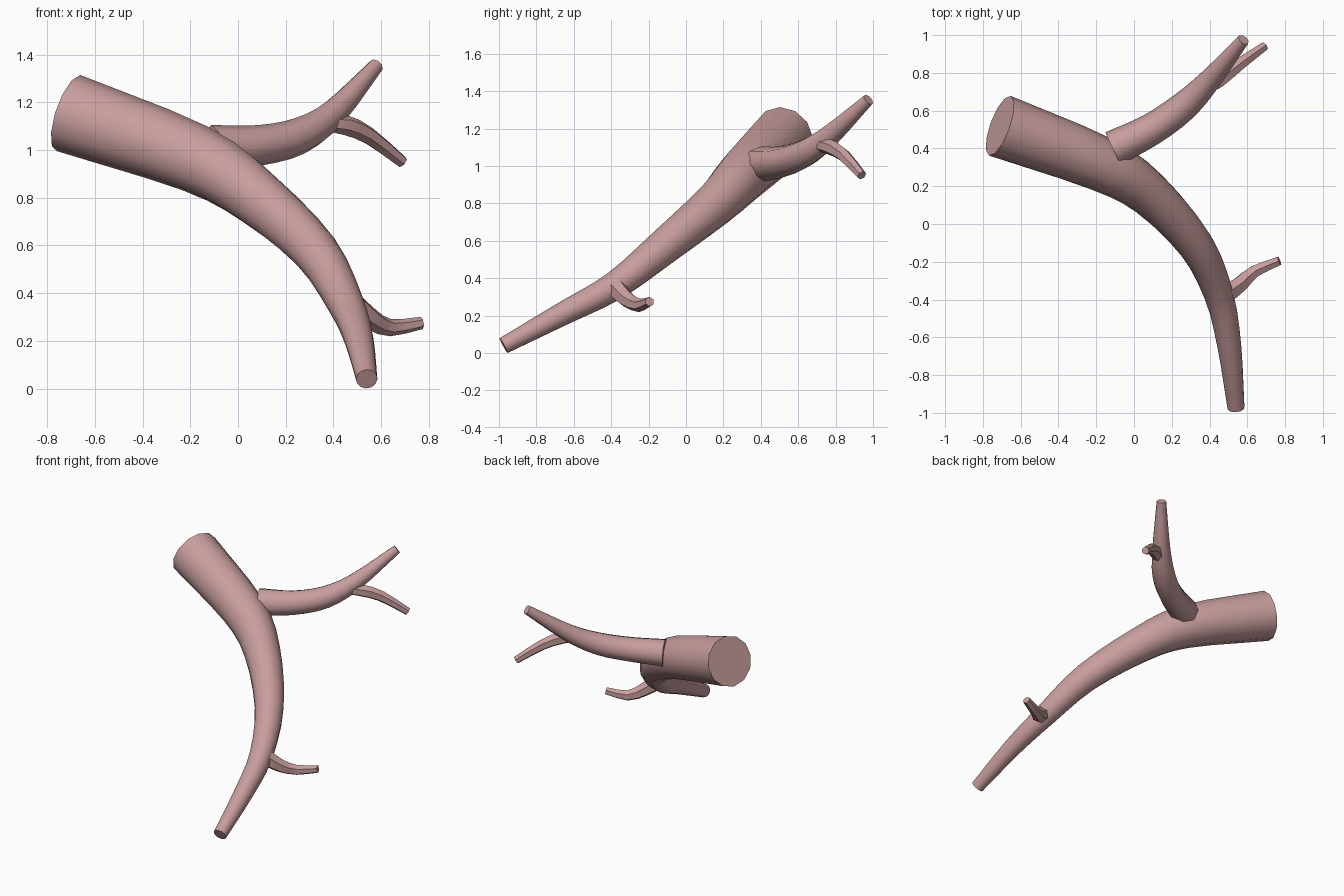
import bpy, bmesh, math
from mathutils import Vector

cube = bpy.data.objects.get("Cube")
if cube:
    bpy.data.objects.remove(cube, do_unlink=True)

# Dusty pink bark
bark = bpy.data.materials.new("bark")
bark.use_nodes = True
colour = (0.58, 0.34, 0.34, 1)
bark.diffuse_color = colour
shader = next(n for n in bark.node_tree.nodes if n.type == "BSDF_PRINCIPLED")
shader.inputs["Base Color"].default_value = colour
shader.inputs["Roughness"].default_value = 0.8


def smooth_path(points, steps):
    """Catmull-Rom samples through (x, y, z, radius) points."""
    p = [Vector(q) for q in points]
    p = [2 * p[0] - p[1]] + p + [2 * p[-1] - p[-2]]
    out = []
    for a, b, c, d in zip(p, p[1:], p[2:], p[3:]):
        for i in range(steps):
            t = i / steps
            out.append(b + (c - a) * t / 2
                       + (2 * a - 5 * b + 4 * c - d) * t ** 2 / 2
                       + (3 * b - a - 3 * c + d) * t ** 3 / 2)
    return out + [p[-2]]


def limb(name, points, sides, steps=3):
    """Tapered tube with flat ends, swept without twist."""
    path = smooth_path(points, steps)
    centres = [q.to_3d() for q in path]
    bm = bmesh.new()
    rings = []
    side = Vector((0, 0, 1))
    last = len(path) - 1
    for i, (c, q) in enumerate(zip(centres, path)):
        along = (centres[min(i + 1, last)] - centres[max(i - 1, 0)]).normalized()
        side = (side - along * side.dot(along)).normalized()
        up = along.cross(side)
        ring = []
        for k in range(sides):
            a = math.tau * k / sides
            ring.append(bm.verts.new(c + q.w * (side * math.cos(a) + up * math.sin(a))))
        rings.append(ring)
    for r, s in zip(rings, rings[1:]):
        for k in range(sides):
            n = (k + 1) % sides
            bm.faces.new((r[k], r[n], s[n], s[k]))
    bm.faces.new(rings[0])
    bm.faces.new(rings[-1])
    bmesh.ops.recalc_face_normals(bm, faces=bm.faces)
    mesh = bpy.data.meshes.new(name)
    bm.to_mesh(mesh)
    bm.free()
    mesh.materials.append(bark)
    obj = bpy.data.objects.new(name, mesh)
    bpy.context.collection.objects.link(obj)
    bpy.ops.object.select_all(action="DESELECT")
    obj.select_set(True)
    bpy.context.view_layer.objects.active = obj
    bpy.ops.object.shade_smooth_by_angle(angle=math.radians(50))
    return obj


# Thick bough sweeping down to the front
limb("main_bough", [
    (-0.71, 0.52, 1.155, 0.168), (-0.18, 0.32, 0.965, 0.145),
    (0.08, 0.16, 0.80, 0.12), (0.325, -0.11, 0.575, 0.097),
    (0.45, -0.38, 0.36, 0.077), (0.505, -0.65, 0.215, 0.063),
    (0.54, -0.975, 0.04, 0.045)], 12)

# Side branch rising to the back
limb("upper_branch", [
    (-0.11, 0.40, 1.01, 0.095), (0.09, 0.50, 1.02, 0.085),
    (0.26, 0.62, 1.06, 0.078), (0.40, 0.76, 1.155, 0.06),
    (0.58, 0.975, 1.355, 0.032)], 8)

# Twig forking off the side branch
limb("forked_twig", [
    (0.36, 0.70, 1.11, 0.03), (0.45, 0.76, 1.105, 0.042),
    (0.55, 0.84, 1.06, 0.037), (0.69, 0.94, 0.95, 0.026)], 6, 2)

# Short twig near the thin end
limb("lower_twig", [
    (0.49, -0.37, 0.345, 0.055), (0.56, -0.32, 0.29, 0.046),
    (0.64, -0.25, 0.255, 0.036), (0.77, -0.195, 0.275, 0.026)], 6, 2)
